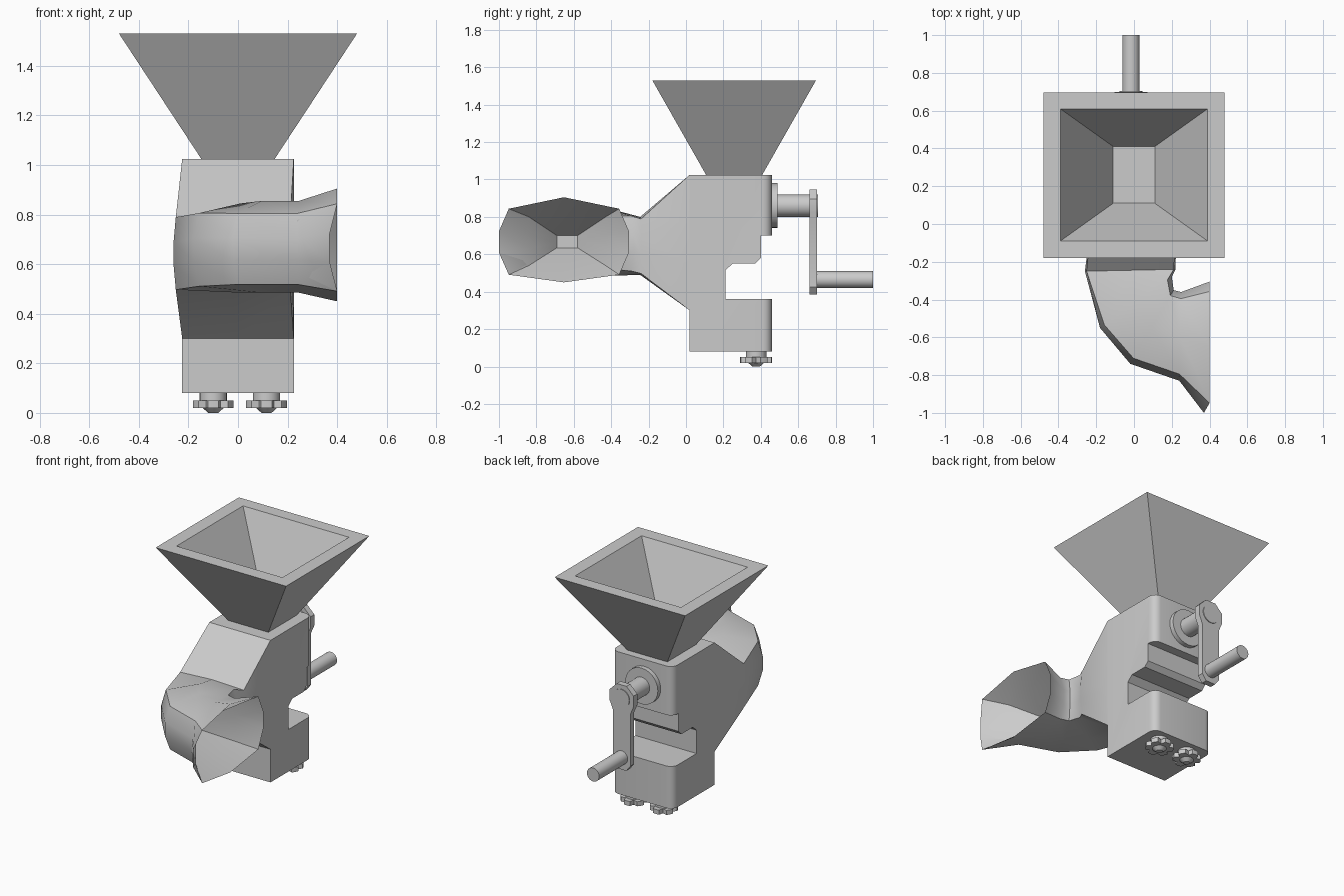
import bpy, bmesh, math
from mathutils import Matrix, Vector

cube = bpy.data.objects.get("Cube")
if cube:
    bpy.data.objects.remove(cube)

grey = bpy.data.materials.new("light_grey_metal")
grey.use_nodes = True
grey.diffuse_color = (0.6, 0.6, 0.6, 1)
grey.node_tree.nodes["Principled BSDF"].inputs["Base Color"].default_value = (0.6, 0.6, 0.6, 1)


def finish(bm, name, angle=30):
    bmesh.ops.recalc_face_normals(bm, faces=bm.faces)
    mesh = bpy.data.meshes.new(name)
    bm.to_mesh(mesh)
    bm.free()
    mesh.materials.append(grey)
    ob = bpy.data.objects.new(name, mesh)
    bpy.context.collection.objects.link(ob)
    bpy.ops.object.select_all(action='DESELECT')
    ob.select_set(True)
    bpy.context.view_layer.objects.active = ob
    bpy.ops.object.shade_smooth_by_angle(angle=math.radians(angle))
    return ob


def loft(name, rings, angle=30):
    """Skin a list of equal point rings and cap both ends."""
    bm = bmesh.new()
    loops = [[bm.verts.new(p) for p in ring] for ring in rings]
    n = len(rings[0])
    for a, b in zip(loops, loops[1:]):
        for i in range(n):
            j = (i + 1) % n
            bm.faces.new((a[i], a[j], b[j], b[i]))
    bm.faces.new(loops[0])
    bm.faces.new(loops[-1])
    return finish(bm, name, angle)


def rect(x, y0, y1, z):
    return [(-x, y0, z), (x, y0, z), (x, y1, z), (-x, y1, z)]


def rod(name, x, z, radius, y0, y1, sides=24):
    ring = [(radius * math.cos(2 * math.pi * i / sides), radius * math.sin(2 * math.pi * i / sides))
            for i in range(sides)]
    return loft(name, [[(x + a, y, z + b) for a, b in ring] for y in (y0, y1)])


# Body: side profile (y, z) extruded across, with rounded rear corners
profile = [(0.02, 0.08), (0.46, 0.08), (0.46, 0.36), (0.21, 0.36), (0.21, 0.515),
           (0.25, 0.55), (0.37, 0.55), (0.40, 0.58), (0.40, 0.70), (0.46, 0.70),
           (0.46, 1.025), (0.02, 1.025)]
HALF = 0.225
bm = bmesh.new()
face = bm.faces.new([bm.verts.new((-HALF, y, z)) for y, z in profile])
out = bmesh.ops.extrude_face_region(bm, geom=[face])
bmesh.ops.translate(bm, vec=(2 * HALF, 0, 0),
                    verts=[v for v in out["geom"] if isinstance(v, bmesh.types.BMVert)])
rear = [e for e in bm.edges
        if all(v.co.y > 0.455 for v in e.verts) and abs(e.verts[0].co.x - e.verts[1].co.x) < 0.01]
bmesh.ops.bevel(bm, geom=rear, offset=0.05, segments=5, profile=0.5, affect='EDGES')
finish(bm, "body")

# Outlet spout: elbow sections from the body front to a flared mouth and its inside
quarter_round = [(0, 1), (0.85, 0.73), (1, 0.2), (1, -0.3), (0.85, -0.82), (0, -1)]
quarter_square = [(0, 1), (1, 1), (1, 0.3), (1, -0.3), (1, -1), (0, -1)]


def mirrored(pts):
    return pts + [(-u, v) for u, v in pts[-2:0:-1]]


def section(inner, outer, low, high, square):
    pts = []
    for r, s in zip(mirrored(quarter_round), mirrored(quarter_square)):
        u, v = Vector(r).lerp(Vector(s), square)
        p = Vector(inner).lerp(Vector(outer), (u + 1) / 2)
        pts.append((p.x, p.y, (low + high) / 2 + v * (high - low) / 2))
    return pts


mouth = section((0.40, -0.305), (0.40, -1.0), 0.45, 0.905, 0)
mouth = [(x - 0.03 if y < -0.98 else x, y, z) for x, y, z in mouth]
loft("outlet_spout", [
    section((HALF, 0.02), (-HALF, 0.02), 0.30, 1.025, 1),
    section((0.22, -0.24), (-0.26, -0.25), 0.49, 0.80, 0.75),
    section((0.20, -0.28), (-0.18, -0.55), 0.485, 0.845, 0.2),
    section((0.21, -0.35), (-0.02, -0.74), 0.485, 0.855, 0),
    section((0.25, -0.36), (0.24, -0.83), 0.485, 0.855, 0),
    mouth,
    section((0.28, -0.43), (0.28, -0.84), 0.54, 0.80, 1),
    section((0.10, -0.58), (0.10, -0.69), 0.635, 0.70, 1),
], angle=45)

# Hopper: outer funnel, flat rim, inner funnel
loft("hopper", [rect(0.145, 0.11, 0.405, 1.02), rect(0.48, -0.18, 0.695, 1.53),
                rect(0.39, -0.09, 0.61, 1.53), rect(0.11, 0.11, 0.41, 1.07)])

# Crank: flange, shaft, arm and handle
CX, TOP, LOW = -0.016, 0.86, 0.465
rod("crank_flange", CX, TOP, 0.12, 0.455, 0.49)
rod("crank_shaft", CX, TOP, 0.06, 0.48, 0.705)
rod("crank_handle", CX, LOW, 0.045, 0.69, 1.0)


def arm_outline(y):
    head = [(CX + 0.095 * math.cos(a), y, TOP + 0.095 * math.sin(a))
            for a in (math.radians(-22.5 + 45 * i) for i in range(6))]
    foot = [(CX + sx * w, y, LOW + dz) for sx, w, dz in
            ((-1, 0.065, -0.04), (-1, 0.035, -0.08), (1, 0.035, -0.08), (1, 0.065, -0.04))]
    neck = [(CX - 0.065, y, TOP - 0.09)]
    return head + neck + foot + [(CX + 0.065, y, TOP - 0.09)]


loft("crank_arm", [arm_outline(0.66), arm_outline(0.70)])

# Clamp knobs: stem, six-lobed grip and tapered tip
for side, kx in (("right", -0.10), ("left", 0.115)):
    def disc(radius, z, lobes=0.0):
        pts = []
        for i in range(24):
            a = 2 * math.pi * i / 24
            r = radius - (lobes if i % 4 == 0 else 0)
            pts.append((kx + r * math.cos(a), 0.375 + r * math.sin(a), z))
        return pts
    loft(side + "_knob_stem", [disc(0.055, 0.09), disc(0.055, 0.04)])
    loft(side + "_knob_grip", [disc(0.085, 0.05, 0.025), disc(0.085, 0.02, 0.025)])
    loft(side + "_knob_tip", [disc(0.045, 0.022), disc(0.02, 0.0)])
